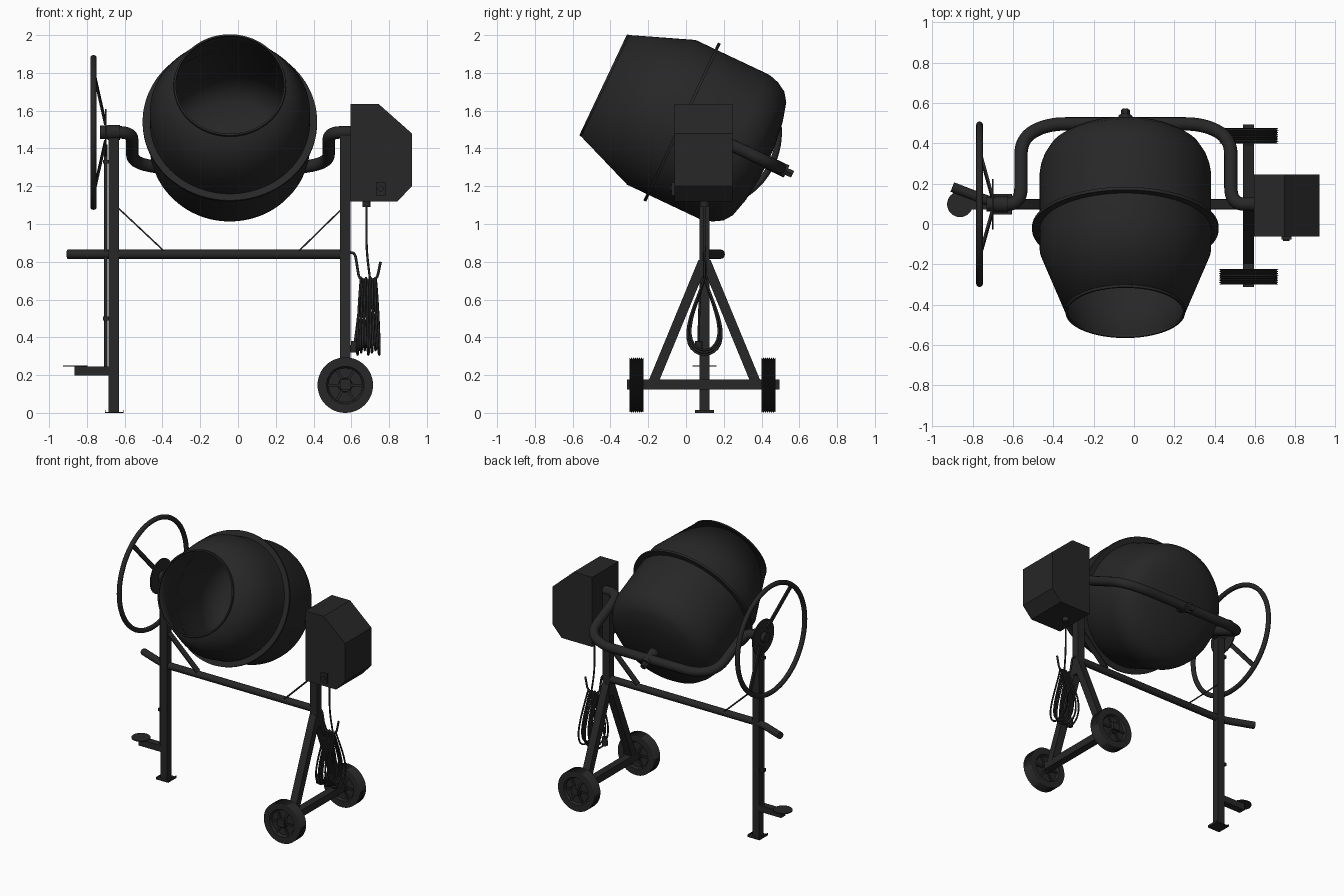
import bpy, bmesh, math
from mathutils import Vector, Matrix

if "Cube" in bpy.data.objects:
    bpy.data.objects.remove(bpy.data.objects["Cube"])

BLACK = bpy.data.materials.new("black_paint")
BLACK.diffuse_color = (0.02, 0.02, 0.02, 1)
BLACK.use_nodes = True
BLACK.node_tree.nodes["Principled BSDF"].inputs["Base Color"].default_value = BLACK.diffuse_color


def finish(obj, angle=35):
    bpy.ops.object.select_all(action='DESELECT')
    obj.select_set(True)
    bpy.context.view_layer.objects.active = obj
    if obj.type == 'CURVE':
        bpy.ops.object.convert(target='MESH')
        obj = bpy.context.view_layer.objects.active
    obj.data.materials.clear()
    obj.data.materials.append(BLACK)
    bpy.ops.object.shade_smooth_by_angle(angle=math.radians(angle))
    return obj


def from_bm(name, bm):
    bmesh.ops.recalc_face_normals(bm, faces=bm.faces)
    me = bpy.data.meshes.new(name)
    bm.to_mesh(me)
    bm.free()
    obj = bpy.data.objects.new(name, me)
    bpy.context.collection.objects.link(obj)
    return finish(obj)


def box(name, lo, hi):
    lo, hi = Vector(lo), Vector(hi)
    bm = bmesh.new()
    bmesh.ops.create_cube(bm, size=1)
    for v in bm.verts:
        v.co = (lo + hi) / 2 + v.co * (hi - lo)
    return from_bm(name, bm)


def bar(name, a, b, w, h, side=(1, 0, 0)):
    """Rectangular bar from a to b, w wide along side, h deep."""
    a, b = Vector(a), Vector(b)
    d = (b - a).normalized()
    n = d.cross(Vector(side)).normalized()
    s = n.cross(d)
    bm = bmesh.new()
    bmesh.ops.create_cube(bm, size=1)
    for v in bm.verts:
        c = v.co.copy()
        v.co = (a + b) / 2 + s * c.x * w + n * c.y * h + d * c.z * (b - a).length
    return from_bm(name, bm)


def lathe(name, profile, origin, axis, seg=64, closed=False):
    """Spin (radius, distance) pairs round an axis."""
    m = Matrix.Translation(origin) @ Vector(axis).to_track_quat('Z', 'Y').to_matrix().to_4x4()
    bm = bmesh.new()
    rings = [[bm.verts.new(m @ Vector((r * math.cos(2 * math.pi * i / seg),
              r * math.sin(2 * math.pi * i / seg), t))) for i in range(seg)] for r, t in profile]
    pairs = list(zip(rings, rings[1:])) + ([(rings[-1], rings[0])] if closed else [])
    for p, q in pairs:
        for i in range(seg):
            j = (i + 1) % seg
            bm.faces.new((p[i], p[j], q[j], q[i]))
    bmesh.ops.remove_doubles(bm, verts=bm.verts, dist=1e-5)
    return from_bm(name, bm)


def disc(name, a, b, r, seg=32):
    a, b = Vector(a), Vector(b)
    L = (b - a).length
    return lathe(name, [(0, 0), (r, 0), (r, L), (0, L)], a, b - a, seg)


def tube(name, pts, r, bend=0.0, cyclic=False, res=4):
    """Round pipe along points, with corners rounded by bend."""
    pts = [Vector(p) for p in pts]
    path = pts
    if bend:
        path = [pts[0]]
        for p, c, n in zip(pts, pts[1:], pts[2:]):
            a = c + (p - c).normalized() * min(bend, (p - c).length * 0.49)
            b = c + (n - c).normalized() * min(bend, (n - c).length * 0.49)
            path += [a * (1 - t) ** 2 + c * 2 * t * (1 - t) + b * t * t for t in [k / 8 for k in range(9)]]
        path.append(pts[-1])
    cu = bpy.data.curves.new(name, 'CURVE')
    cu.dimensions = '3D'
    cu.bevel_depth, cu.bevel_resolution, cu.use_fill_caps = r, res, True
    sp = cu.splines.new('POLY')
    sp.points.add(len(path) - 1)
    for s, p in zip(sp.points, path):
        s.co = (*p, 1)
    sp.use_cyclic_u = cyclic
    obj = bpy.data.objects.new(name, cu)
    bpy.context.collection.objects.link(obj)
    return finish(obj, 50)


# Drum: tilted, open at the mouth
CX, PY = -0.043, 0.098
AX = Vector((0, 0.904, -0.427)).normalized()
MOUTH = Vector((CX, -0.435, 1.735))
drum = lathe("drum", [(0.29, 0), (0.42, 0.338), (0.42, 0.76), (0.415, 0.79), (0.403, 0.827), (0.375, 0.875),
                      (0.33, 0.908), (0.23, 0.935), (0.1, 0.952), (0, 0.955)], MOUTH, AX, 96)
sol = drum.modifiers.new("wall", 'SOLIDIFY')
sol.thickness, sol.offset = 0.008, 0
lathe("drum_flange", [(0.415, 0.45), (0.462, 0.45), (0.462, 0.466), (0.415, 0.466)], MOUTH, AX, 96, True)
lathe("mouth_rim", [(0.286, -0.004), (0.296, -0.004), (0.298, 0.008), (0.286, 0.008)], MOUTH, AX, 96, True)
disc("drum_shaft", MOUTH + AX * 0.94, MOUTH + AX * 1.07, 0.035)
disc("drum_shaft_nut", MOUTH + AX * 1.05, MOUTH + AX * 1.105, 0.022, 6)

# Yoke pipe carrying the drum
PIV = Vector((0, PY, 1.485))
yoke = [(-0.7, 0), (-0.56, 0), (-0.56, 0.36), (-0.43, 0.44), (0.345, 0.44), (0.48, 0.36), (0.48, 0), (0.62, 0)]
tube("yoke", [PIV + Vector((x, 0, 0)) + AX * t for x, t in yoke], 0.033, 0.09, res=6)

# Left leg, foot and upper bearing
box("left_leg", (-0.685, PY - 0.027, 0.005), (-0.63, PY + 0.027, 1.47))
box("foot_plate", (-0.705, PY - 0.05, 0), (-0.605, PY + 0.05, 0.006))
for x in (-0.705, -0.609):
    box("foot_lip", (x, PY - 0.05, 0), (x + 0.004, PY + 0.05, 0.016))
disc("left_bearing", (-0.69, PY, 1.485), (-0.625, PY, 1.485), 0.04)

# Foot pedal and its release rod
tube("pedal_rod", [(-0.7, PY, 0.21), (-0.7, PY, 1.42)], 0.009)
for z in (0.5, 1.33):
    box("rod_guide", (-0.714, PY - 0.016, z - 0.01), (-0.68, PY + 0.016, z + 0.01))
box("pedal_arm", (-0.865, PY - 0.025, 0.198), (-0.68, PY + 0.025, 0.245))
disc("pedal_plate", (-0.862, PY, 0.245), (-0.862, PY, 0.252), 0.064)

# Tilting handwheel with a dished spoke on each side
WX = -0.765
ring = [(WX, PY + 0.393 * math.cos(a), 1.485 + 0.393 * math.sin(a)) for a in [i * math.pi / 36 for i in range(72)]]
tube("handwheel_rim", ring, 0.017, cyclic=True)
for s in (1, -1):
    bar("handwheel_spoke", (-0.703, PY - s * 0.04, 1.485 + s * 0.05), (WX + 0.004, PY - s * 0.248, 1.485 + s * 0.31),
        0.012, 0.03)
disc("handwheel_plate", (-0.703, PY, 1.485), (-0.695, PY, 1.485), 0.125, 40)
disc("handwheel_hub", (-0.73, PY, 1.485), (-0.69, PY, 1.485), 0.036)

# Cross bar with bent handle end, and flat braces
tube("cross_bar", [(0.57, PY, 0.84), (-0.68, PY, 0.84), (-0.9, PY + 0.085, 0.84)], 0.025, 0.08)
for x0, x1 in ((-0.64, -0.395), (0.56, 0.325)):
    bar("brace", (x0, PY, 1.09), (x1, PY, 0.86), 0.045, 0.008, (0, 1, 0))

# Right leg, A-frame and axle
RX = 0.568
box("right_leg", (RX - 0.028, PY - 0.027, 0.72), (RX + 0.028, PY + 0.027, 1.5))
for s in (-1, 1):
    bar("a_frame_leg", (RX, PY + s * 0.008, 0.8), (RX, PY + s * 0.27, 0.165), 0.055, 0.052)
box("axle", (RX - 0.027, -0.312, 0.125), (RX + 0.027, 0.494, 0.178))

# Wheels with grooved tread, dished sides and hubs
for yc in (-0.262, 0.437):
    hw = 0.038
    tread = []
    for k in range(7):
        tread += [(0.147, -hw + k * hw / 3.5), (0.138, -hw + (k + 0.5) * hw / 3.5)]
    tread.append((0.147, hw))
    side = [(0, 0.036), (0.035, 0.036), (0.038, 0.022), (0.09, 0.022), (0.1, hw)]
    lathe("wheel", [(r, -t) for r, t in side] + tread + side[::-1], (RX, yc, 0.147), (0, 1, 0), 48)
    for s in (-1, 1):
        for k in range(3):
            a = k * math.pi / 3
            d = Vector((math.cos(a), 0, math.sin(a))) * 0.094
            c = Vector((RX, yc + s * 0.024, 0.147))
            bar("wheel_spoke", c - d, c + d, 0.014, 0.014, (0, 1, 0))

# Motor housing: chamfered outline extruded in y
outline = [(0.595, 1.12), (0.845, 1.12), (0.92, 1.2), (0.92, 1.48), (0.745, 1.635), (0.595, 1.635)]
bm = bmesh.new()
face = bm.faces.new([bm.verts.new((x, -0.062, z)) for x, z in outline])
ext = bmesh.ops.extrude_face_region(bm, geom=[face])
bmesh.ops.translate(bm, vec=(0, 0.308, 0), verts=[v for v in ext['geom'] if isinstance(v, bmesh.types.BMVert)])
from_bm("motor_housing", bm)
box("switch", (0.73, -0.076, 1.15), (0.78, -0.06, 1.22))
disc("switch_button", (0.755, -0.084, 1.187), (0.755, -0.074, 1.187), 0.016, 20)

# Power cable: gland, drop, coiled loops, hook and plug
disc("cable_gland", (0.68, PY, 1.09), (0.68, PY, 1.125), 0.022, 16)
tube("cable_drop", [(0.68, PY, 1.1), (0.68, PY, 0.86), (0.7, PY + 0.01, 0.7)], 0.006, 0.08)
for k in range(7):
    f = k / 6 - 0.5
    top, low = 0.715 - 0.01 * (k % 2), 0.308 + 0.012 * (k % 3)
    w = 0.135 - 0.012 * (k % 3)
    loop = []
    for i in range(32):
        a = i * math.pi / 16
        c = math.cos(a)
        loop.append((0.69 + f * (0.095 - 0.02 * c) + 0.006 * math.sin(a),
                     PY + w * math.sin(a) * (0.55 - 0.45 * c), (top + low) / 2 + (top - low) / 2 * c))
    tube("cable_loop", loop, 0.006, cyclic=True, res=2)
tube("cable_hook", [(0.59, PY, 0.85), (0.62, PY, 0.845), (0.642, PY, 0.705), (0.735, PY, 0.705), (0.755, PY, 0.8)],
     0.007, 0.03)
tube("cable_tail", [(0.655, PY - 0.02, 0.69), (0.635, PY - 0.03, 0.5), (0.618, PY - 0.03, 0.37)], 0.006, 0.08)
disc("plug", (0.615, PY - 0.03, 0.32), (0.618, PY - 0.03, 0.38), 0.02, 16)
